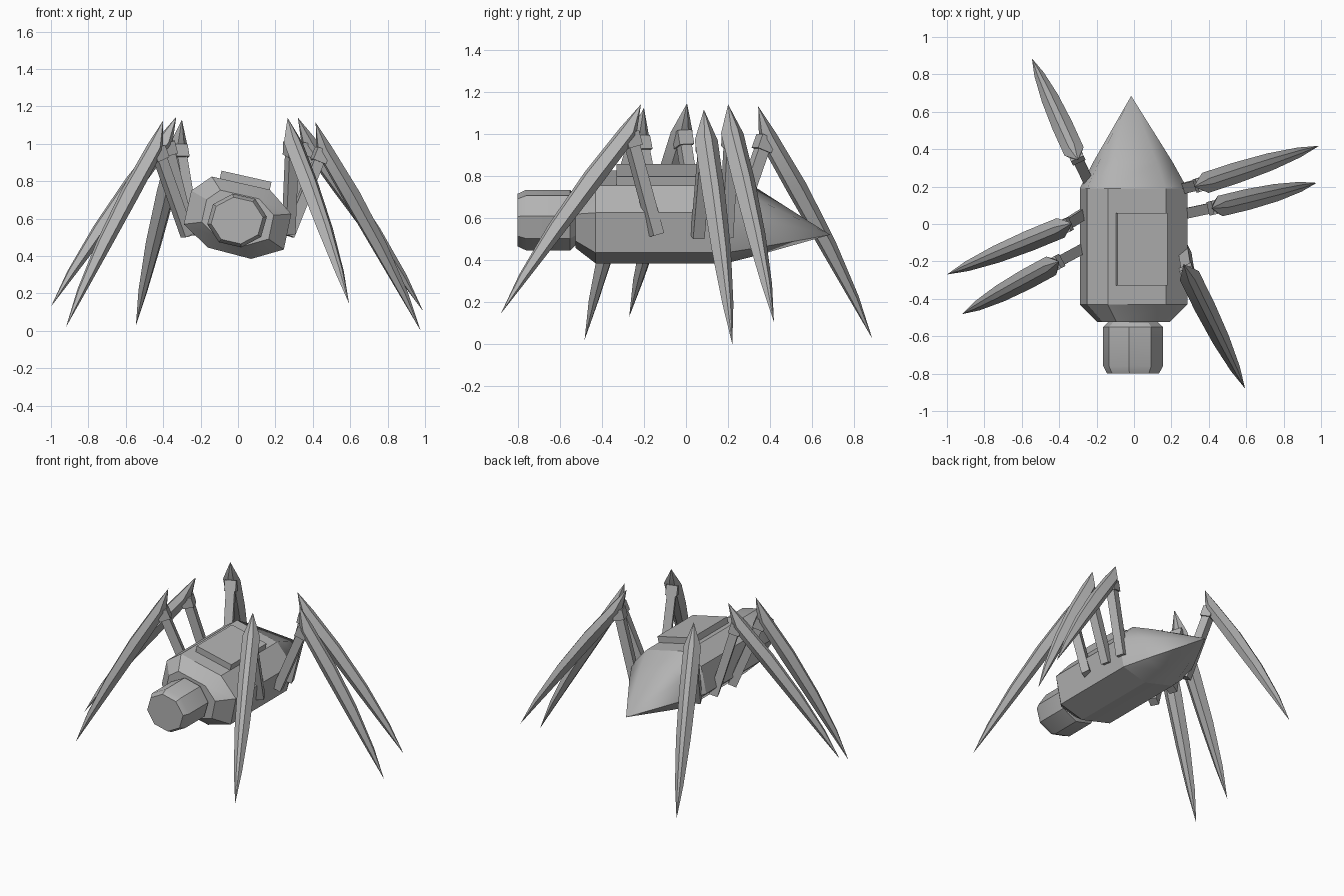
import bpy, bmesh, math
from mathutils import Vector, Matrix

if "Cube" in bpy.data.objects:
    bpy.data.objects.remove(bpy.data.objects["Cube"])

grey = bpy.data.materials.new("plain_grey")
grey.diffuse_color = (0.45, 0.45, 0.45, 1)
grey.use_nodes = True
grey.node_tree.nodes["Principled BSDF"].inputs["Base Color"].default_value = grey.diffuse_color


def loft(name, rings, smooth=30):
    """Skin a list of rings; a one-point ring makes a pointed end."""
    bm = bmesh.new()
    vr = [[bm.verts.new(p) for p in r] for r in rings]
    for a, b in zip(vr, vr[1:]):
        n = max(len(a), len(b))
        for i in range(n):
            j = (i + 1) % n
            if len(a) == 1:
                bm.faces.new((a[0], b[i], b[j]))
            elif len(b) == 1:
                bm.faces.new((a[i], a[j], b[0]))
            else:
                bm.faces.new((a[i], a[j], b[j], b[i]))
    for r in (vr[0], vr[-1]):
        if len(r) > 2:
            bm.faces.new(r)
    bmesh.ops.recalc_face_normals(bm, faces=bm.faces)
    me = bpy.data.meshes.new(name)
    bm.to_mesh(me)
    bm.free()
    me.materials.append(grey)
    ob = bpy.data.objects.new(name, me)
    bpy.context.collection.objects.link(ob)
    bpy.ops.object.select_all(action='DESELECT')
    ob.select_set(True)
    bpy.context.view_layer.objects.active = ob
    bpy.ops.object.shade_smooth_by_angle(angle=math.radians(smooth))
    return ob


# Body: rolled eight-sided hull with a bevelled front
OUTLINE = [(-.14, .825), (.17, .755), (.285, .625), (.245, .435),
           (.07, .385), (-.16, .445), (-.29, .57), (-.25, .75)]


def hull_ring(y, s, cx=0.0, cz=.605):
    return [(cx + (x - cx) * s, y, cz + (z - cz) * s) for x, z in OUTLINE]


loft("body", [hull_ring(-.525, .67), hull_ring(-.43, 1), hull_ring(.19, 1)])

# Tail: smooth cone continuing the hull to a point
loft("tail_cone", [hull_ring(.19, 1), hull_ring(.33, .74, -.015, .52),
                   [(-.015, .685, .52)]], 50)


# Head: eight-sided, bevelled at both ends
def head_ring(y, s):
    return [(-.005 + .161 * s * math.cos(a), y, .59 + .145 * s * math.sin(a))
            for a in (math.radians(8 + 45 * i) for i in range(8))]


loft("head", [head_ring(-.80, .87), head_ring(-.76, 1), head_ring(-.55, 1),
              head_ring(-.515, .76), head_ring(-.48, .76)])

# Back plate: shallow box lying on the tilted top face
tilt = Matrix.Rotation(math.radians(12.7), 3, 'Y')
centre = Vector((.04, -.135, .802))
loft("back_plate", [[centre + tilt @ Vector((x, y, z)) for x, y in
                     ((-.137, -.195), (.137, -.195), (.137, .195), (-.137, .195))]
                    for z in (-.03, .025)])


# Legs
def strut(name, a, b, side_dir, r):
    d = (b - a).normalized()
    u = (side_dir - d * side_dir.dot(d)).normalized()
    v = d.cross(u)
    loft(name, [[p + u * (r * i) + v * (r * j) for i, j in
                 ((-1, -1), (1, -1), (1, 1), (-1, 1))] for p in (a, b)])


# position along shin, outer edge, inner edge, half width
SHIN = [(.12, .015, -.065, .056), (.35, .04, -.05, .056),
        (.6, .045, -.03, .047), (.83, .03, -.012, .027)]


def leg(name, base, top, tip):
    base, top, tip = Vector(base), Vector(top), Vector(tip)
    chord = tip - top
    d = chord.normalized()
    side = d.cross(Vector((0, 0, 1))).normalized()
    out = side.cross(d)
    if out.z < 0:
        out = -out
    rings = [[top]]
    for t, o, i, w in SHIN:
        c, m = top + chord * t, (o + i) / 2
        rings.append([c + side * (w * s) + out * n for s, n in
                      ((.3, o), (1, m), (.4, i), (-.4, i), (-1, m), (-.3, o))])
    rings.append([tip])
    loft(name + "_shin", rings)
    knee = top + chord * .13 - out * .05
    strut(name + "_thigh", base, knee, side, .028)
    up = (knee - base).normalized()
    strut(name + "_knee", knee - up * .045, knee + up * .025, side, .037)


leg("right_front_leg", (.27, -.14, .52), (.265, -.214, 1.14), (.594, -.88, .145))
leg("right_middle_leg", (.27, .055, .51), (.415, .085, 1.115), (.977, .22, 0))
leg("right_rear_leg", (.26, .19, .51), (.32, .2, 1.14), (.99, .418, .105))
leg("left_front_leg", (-.27, -.13, .51), (-.4, -.2, 1.125), (-.92, -.482, .02))
leg("left_middle_leg", (-.26, .06, .51), (-.33, .005, 1.145), (-1, -.27, .13))
leg("left_rear_leg", (-.24, .22, .52), (-.30, .343, 1.13), (-.546, .885, .027))
